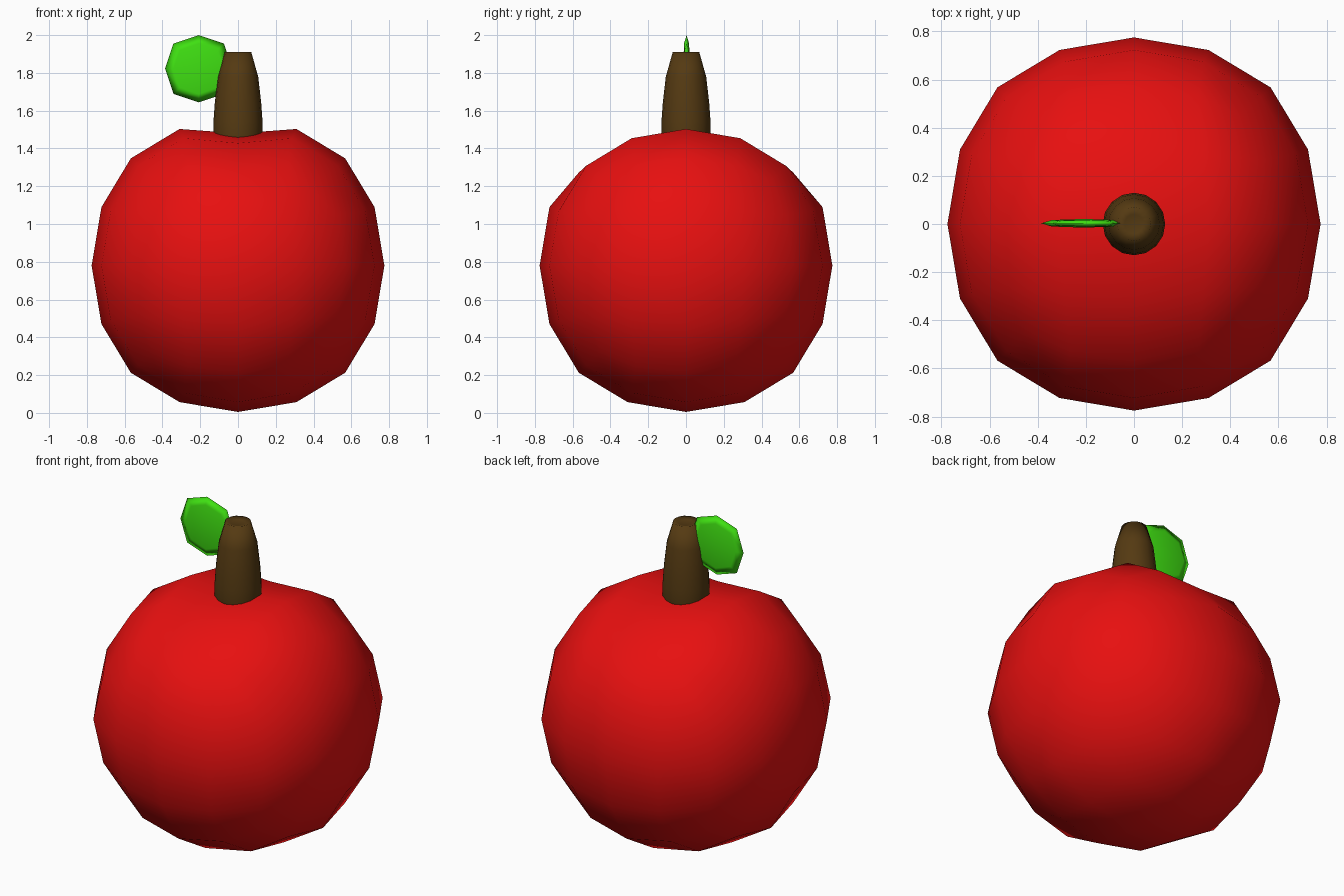
import bpy
import bmesh
from math import cos, sin, tau

default = bpy.data.objects.get("Cube")
if default:
    bpy.data.objects.remove(default, do_unlink=True)


def material(name, rgb):
    mat = bpy.data.materials.new(name)
    mat.use_nodes = True
    mat.diffuse_color = (*rgb, 1)
    mat.node_tree.nodes["Principled BSDF"].inputs["Base Color"].default_value = (*rgb, 1)
    return mat


def add_object(name, bm, mat):
    mesh = bpy.data.meshes.new(name)
    bmesh.ops.recalc_face_normals(bm, faces=bm.faces)
    for face in bm.faces:
        face.smooth = True
    bm.to_mesh(mesh)
    bm.free()
    mesh.materials.append(mat)
    obj = bpy.data.objects.new(name, mesh)
    bpy.context.collection.objects.link(obj)
    return obj


def rounded_cube(name, size, centre, levels, mat):
    """A cube rounded into a quad ball by subdivision, then baked to a mesh."""
    bm = bmesh.new()
    bmesh.ops.create_cube(bm, size=2)
    obj = add_object(name, bm, mat)
    mod = obj.modifiers.new("round", "SUBSURF")
    mod.levels = mod.render_levels = levels
    mod.use_limit_surface = False
    bpy.context.view_layer.objects.active = obj
    bpy.ops.object.modifier_apply(modifier=mod.name)
    # Scale so that the face centres lie exactly on the given half sizes
    reach = max(v.co.x for v in obj.data.vertices)
    for v in obj.data.vertices:
        v.co = [c * s / reach + o for c, s, o in zip(v.co, size, centre)]
    return obj


red = material("fruit red", (0.8, 0.005, 0.005))
brown = material("stem brown", (0.09, 0.042, 0.006))
green = material("leaf green", (0.05, 0.75, 0.006))

# Fruit body, with a shallow groove pressed along the middle of the top
body = rounded_cube("fruit_body", (0.775, 0.775, 0.775), (0, 0, 0.78), 2, red)
for v in body.data.vertices:
    if abs(v.co.x) < 0.01 and v.co.z > 1.2:
        v.co.z -= 0.075

# Stem: tapered, with a slightly sunken tip
bm = bmesh.new()
SIDES = 16
profile = [(0.122, 1.4), (0.13, 1.47), (0.13, 1.54), (0.123, 1.64),
           (0.107, 1.78), (0.07, 1.91), (0.04, 1.9)]
rings = [[bm.verts.new((r * cos(tau * i / SIDES), r * sin(tau * i / SIDES), z))
          for i in range(SIDES)] for r, z in profile]
for low, high in zip(rings, rings[1:]):
    for i in range(SIDES):
        j = (i + 1) % SIDES
        bm.faces.new((low[i], low[j], high[j], high[i]))
bm.faces.new(rings[0])
bm.faces.new(rings[-1])
add_object("stem", bm, brown)

# Leaf: a thin eight-sided disc beside the stem
rounded_cube("leaf", (0.178, 0.018, 0.178), (-0.208, 0.003, 1.822), 1, green)
